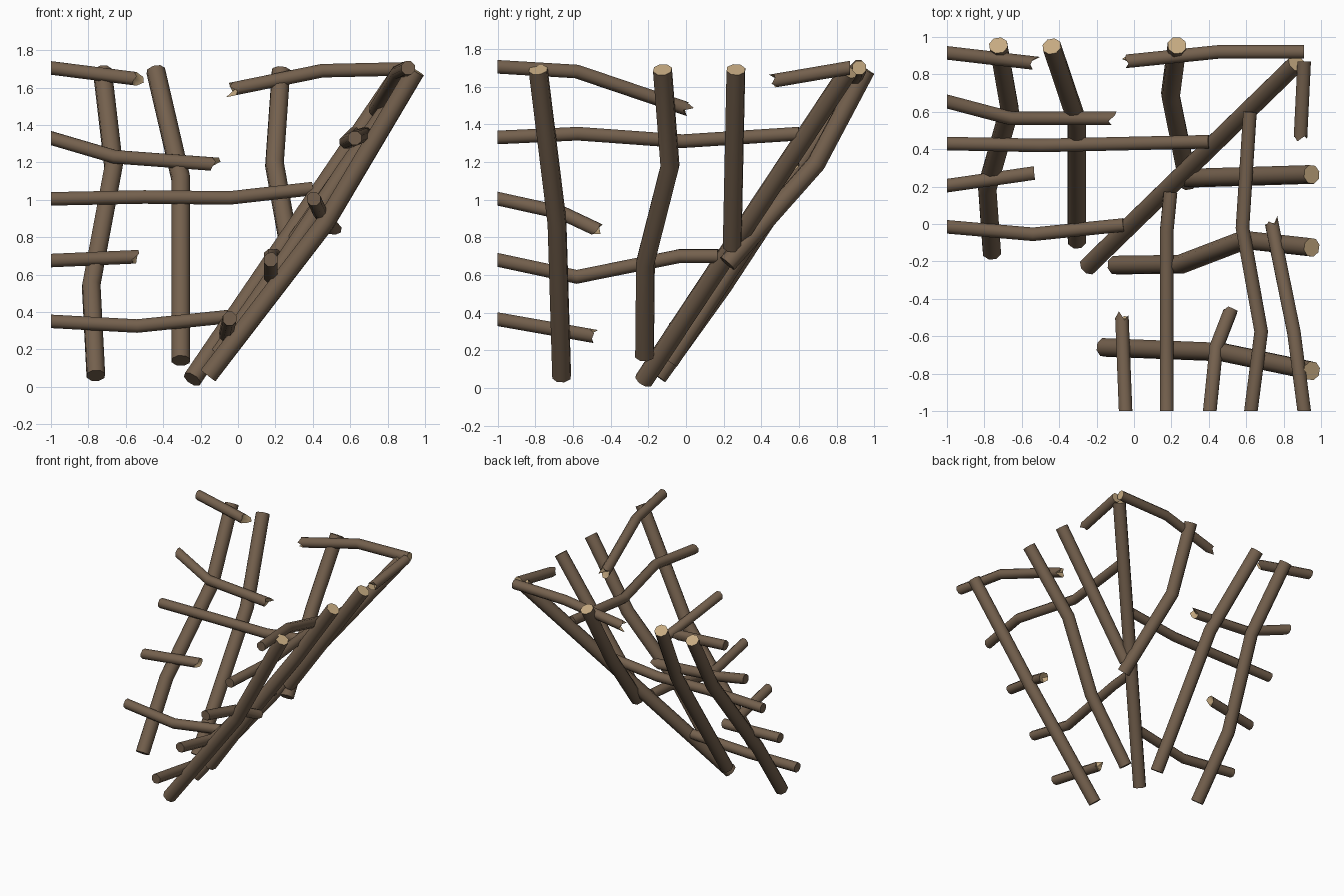
import bpy, bmesh, random
from mathutils import Vector

if "Cube" in bpy.data.objects:
    bpy.data.objects.remove(bpy.data.objects["Cube"])

random.seed(4)
SIDES = 8


def material(name, rgb):
    m = bpy.data.materials.new(name)
    m.diffuse_color = (*rgb, 1)
    m.use_nodes = True
    m.node_tree.nodes["Principled BSDF"].inputs["Base Color"].default_value = m.diffuse_color
    return m


BARK = material("brown_bark", (0.175, 0.118, 0.075))
CUT = material("pale_cut_wood", (0.56, 0.40, 0.22))


def pole(name, pts, r, start, end, axis=None):
    """Bent pole along pts. Ends are 'open', 'cut' (pale cap), 'plain' or 'broken'.
    axis: squares off the first end to that world axis."""
    pts = [Vector(p) for p in pts]
    n = len(pts)
    bm = bmesh.new()
    seg = [(pts[i + 1] - pts[i]).normalized() for i in range(n - 1)]
    side = seg[0].orthogonal().normalized()
    rings = []
    for i, p in enumerate(pts):
        d = seg[min(i, n - 2)]
        prev = seg[max(i - 1, 0)]
        mitre = (d + prev).normalized()
        if i == 0 and axis is not None:
            mitre = Vector([1.0 if k == axis else 0.0 for k in range(3)])
        # carry the frame along the previous segment, then slide onto the mitre plane
        side = (side - prev * side.dot(prev)).normalized()
        up = prev.cross(side)
        ring = []
        for k in range(SIDES):
            a = Vector((r, 0)).to_2d()
            from_angle = 6.283185 * (k + 0.5) / SIDES
            from math import cos, sin
            v = side * (a.x * cos(from_angle)) + up * (a.x * sin(from_angle))
            v -= prev * (v.dot(mitre) / prev.dot(mitre))
            if i == n - 1 and end == 'broken':
                v += prev * (random.uniform(-0.035, 0.03))
            ring.append(bm.verts.new(p + v))
        rings.append(ring)
    for a, b in zip(rings, rings[1:]):
        for k in range(SIDES):
            j = (k + 1) % SIDES
            bm.faces.new((a[k], a[j], b[j], b[k]))
    # end faces
    for ring, style, d, p in ((rings[0], start, -seg[0], pts[0]), (rings[-1], end, seg[-1], pts[-1])):
        if style in ('cut', 'plain'):
            f = bm.faces.new(ring)
            f.material_index = 1 if style == 'cut' else 0
        elif style == 'broken':
            c = bm.verts.new(p - d * 0.03)
            for k in range(SIDES):
                f = bm.faces.new((ring[k], ring[(k + 1) % SIDES], c))
                f.material_index = 1
    bmesh.ops.recalc_face_normals(bm, faces=bm.faces)
    me = bpy.data.meshes.new(name)
    bm.to_mesh(me)
    bm.free()
    me.materials.append(BARK)
    me.materials.append(CUT)
    ob = bpy.data.objects.new(name, me)
    bpy.context.collection.objects.link(ob)
    bpy.context.view_layer.objects.active = ob
    ob.select_set(True)
    bpy.ops.object.shade_smooth_by_angle(angle=0.87)
    ob.select_set(False)


# Leaning posts, bottom to top
posts = {
    "corner_post": [(-.245, -.225, .04), (.87, .86, 1.68)],
    "back_post_1": [(-.76, -.15, .06), (-.785, .195, .54), (-.665, .615, 1.18), (-.725, .955, 1.69)],
    "back_post_2": [(-.305, -.09, .14), (-.305, .55, 1.11), (-.44, .95, 1.69)],
    "back_post_3": [(.29, .22, .66), (.195, .69, 1.19), (.23, .955, 1.69)],
    "right_post_1": [(-.16, -.66, .06), (.47, -.685, .88), (.95, -.785, 1.69)],
    "right_post_2": [(-.10, -.22, .17), (.25, -.215, .67), (.59, -.085, 1.18), (.95, -.125, 1.69)],
    "right_post_3": [(.29, .245, .75), (.95, .265, 1.69)],
}
for name, pts in posts.items():
    pole(name, pts, .052, 'plain', 'cut')

# Rails of the back wall, from the outer end towards the corner
back_rails = [
    ([(-1, .915, 1.705), (-.53, .86, 1.645)], 'broken'),
    ([(-1, .655, 1.33), (-.66, .565, 1.23), (-.12, .565, 1.19)], 'broken'),
    ([(-1, .43, 1.005), (-.5, .42, 1.015), (-.045, .43, 1.01), (.40, .44, 1.06)], 'plain'),
    ([(-1, .205, .675), (-.55, .27, .695)], 'broken'),
    ([(-1, -.015, .35), (-.54, -.055, .325), (-.055, -.005, .375)], 'plain'),
]
for i, (pts, end) in enumerate(back_rails):
    pole(f"back_rail_{i + 1}", pts, .039, 'plain', end, axis=0)

# Rails of the right wall
right_rails = [
    ([(.91, -1, 1.705), (.855, -.58, 1.68), (.735, .01, 1.48)], 'broken'),
    ([(.625, -1, 1.33), (.68, -.575, 1.35), (.58, -.02, 1.31), (.62, .60, 1.35)], 'plain'),
    ([(.405, -1, 1.005), (.44, -.66, .93), (.51, -.48, .845)], 'broken'),
    ([(.175, -1, .68), (.175, -.58, .59), (.175, -.035, .70), (.195, .17, .70)], 'plain'),
    ([(-.045, -1, .365), (-.065, -.49, .275)], 'broken'),
]
for i, (pts, end) in enumerate(right_rails):
    pole(f"right_rail_{i + 1}", pts, .039, 'plain', end, axis=1)

# Top rails meeting at the corner
pole("back_corner_rail", [(.908, .92, 1.70), (.45, .92, 1.69), (-.04, .87, 1.59)],
     .039, 'cut', 'broken', axis=0)
pole("right_corner_rail", [(.91, .87, 1.70), (.89, .46, 1.63)], .039, 'cut', 'broken', axis=1)
